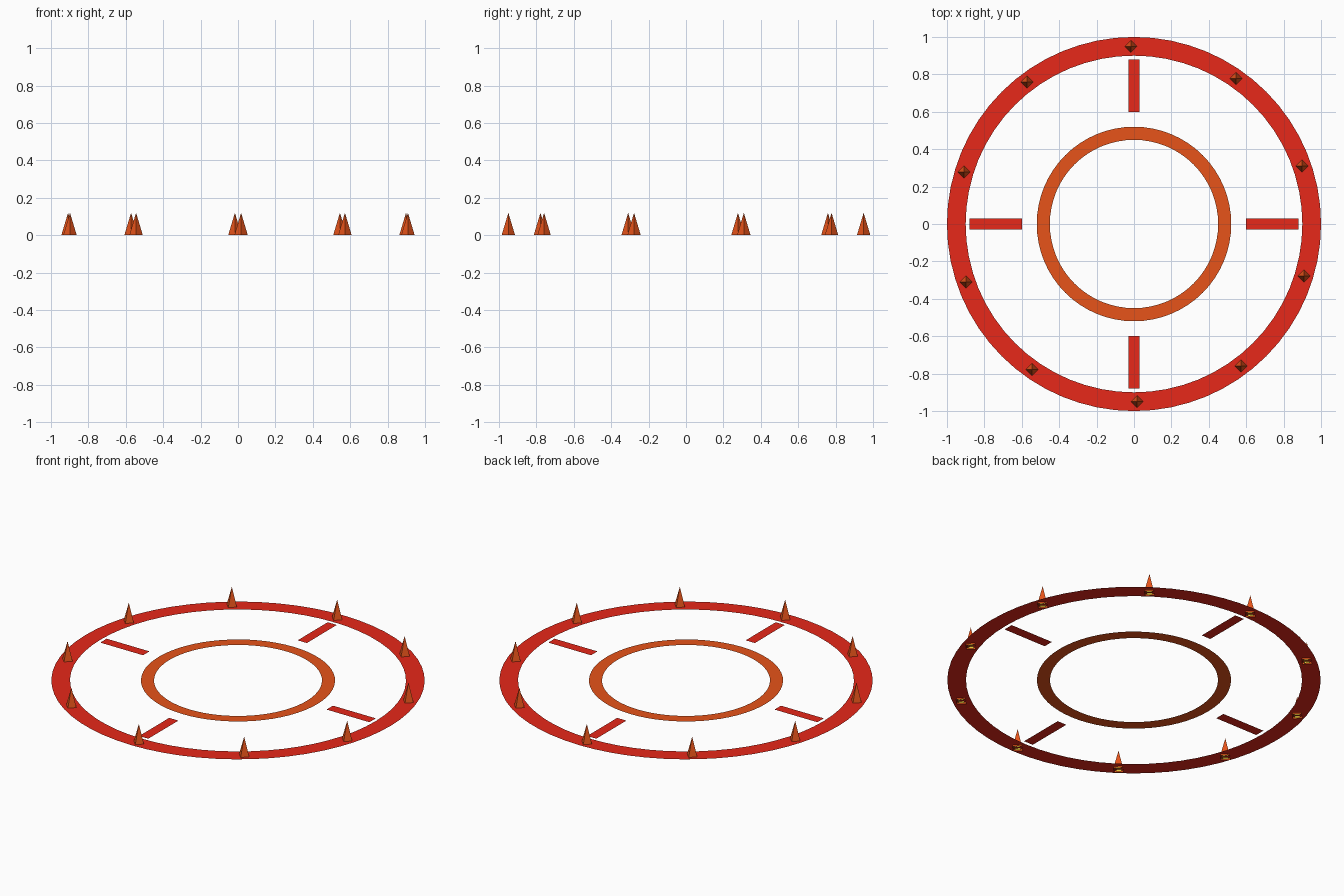
import bpy, bmesh, math
from mathutils import Matrix, Vector

if "Cube" in bpy.data.objects:
    bpy.data.objects.remove(bpy.data.objects["Cube"])


def material(name, rgb):
    m = bpy.data.materials.new(name)
    m.diffuse_color = (*rgb, 1)
    m.use_nodes = True
    m.node_tree.nodes["Principled BSDF"].inputs["Base Color"].default_value = m.diffuse_color
    return m


RED = material("red", (0.80, 0.021, 0.010))
ORANGE = material("orange", (0.80, 0.087, 0.010))
YELLOW = material("yellow", (1.0, 0.70, 0.05))


def finish(name, bm, mat):
    me = bpy.data.meshes.new(name)
    bm.to_mesh(me)
    bm.free()
    me.materials.append(mat)
    ob = bpy.data.objects.new(name, me)
    bpy.context.collection.objects.link(ob)
    return ob


def flat_ring(bm, inner, outer, n, z):
    a, b = [[bm.verts.new((r * math.cos(math.tau * i / n),
                           r * math.sin(math.tau * i / n), z))
             for i in range(n)] for r in (inner, outer)]
    for i in range(n):
        j = (i + 1) % n
        bm.faces.new((a[i], b[i], b[j], a[j]))


def spike(name, x, y, radius, top, sides, mat):
    bm = bmesh.new()
    tip = bm.verts.new((x, y, top))
    base = [bm.verts.new((x + radius * math.cos(i * math.tau / sides),
                          y + radius * math.sin(i * math.tau / sides), 0))
            for i in range(sides)]
    for i in range(sides):
        bm.faces.new((base[i], base[(i + 1) % sides], tip))
    finish(name, bm, mat)


# Flat outer and inner rings
Z = 0.01
for name, inner, outer, mat in (("outer_ring", 0.9, 1.0, RED),
                                ("inner_ring", 0.45, 0.52, ORANGE)):
    bm = bmesh.new()
    flat_ring(bm, inner, outer, 64, Z)
    finish(name, bm, mat)

# Four flat radial bars
bm = bmesh.new()
for k in range(4):
    rot = Matrix.Rotation(k * math.pi / 2, 3, 'Z')
    bm.faces.new([bm.verts.new(rot @ Vector((x, y, Z))) for x, y in
                  ((0.6, -0.03), (0.88, -0.03), (0.88, 0.03), (0.6, 0.03))])
finish("radial_bars", bm, RED)

# Ten flame spikes, each with a yellow core
for k in range(10):
    a = math.radians(91 + 36 * k)
    x, y = 0.95 * math.cos(a), 0.95 * math.sin(a)
    spike("flame_spike", x, y, 0.036, 0.12, 4, ORANGE)
    spike("flame_core", x, y, 0.022, 0.08, 4, YELLOW)
